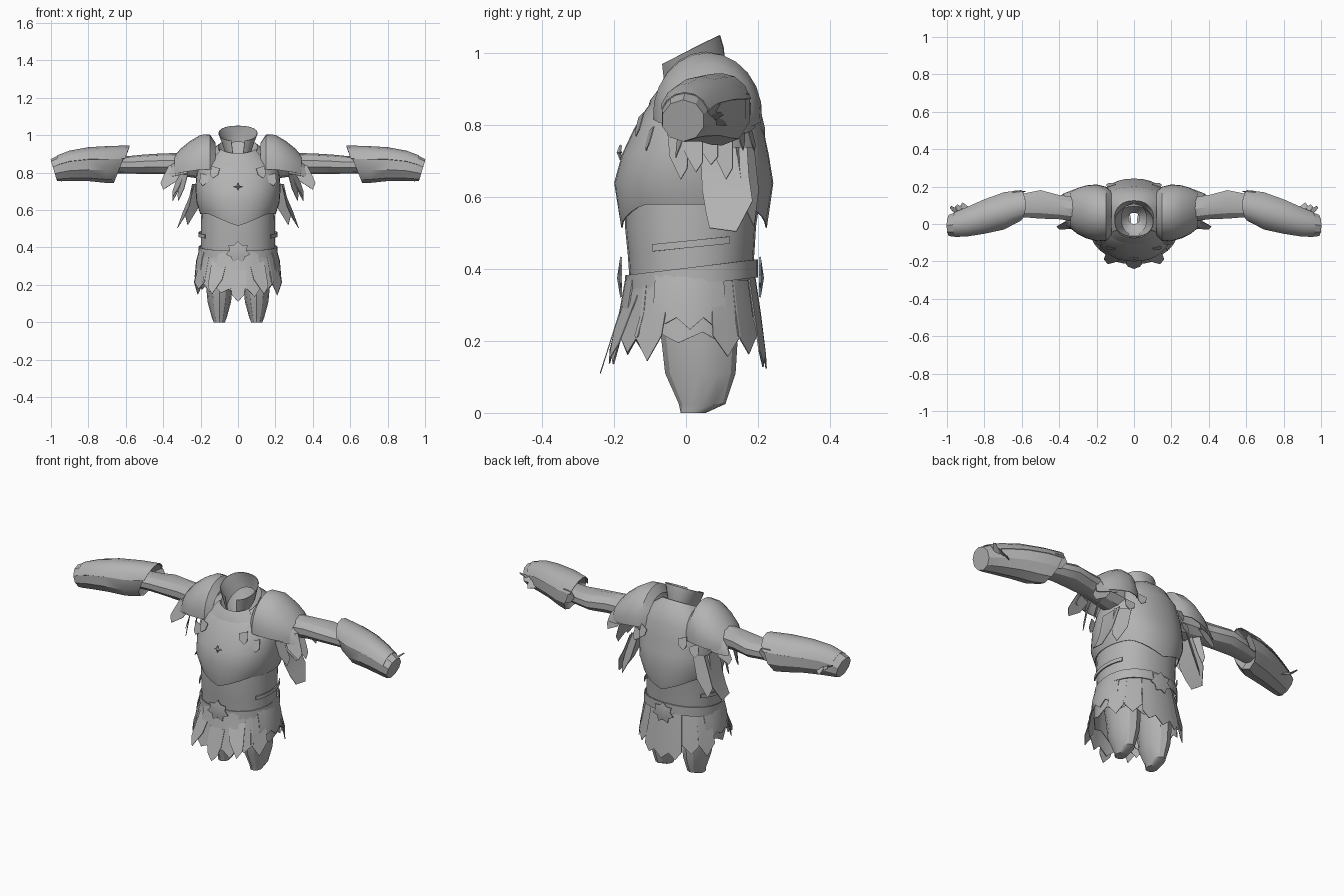
import bpy, bmesh, math, random
from mathutils import Vector

random.seed(4)
cube = bpy.data.objects.get("Cube")
if cube:
    bpy.data.objects.remove(cube)

grey = bpy.data.materials.new("plain_grey")
grey.use_nodes = True
COLOUR = (0.45, 0.45, 0.45, 1)
grey.diffuse_color = COLOUR
grey.node_tree.nodes["Principled BSDF"].inputs["Base Color"].default_value = COLOUR
PI = math.pi


def finish(name, bm, thick=0, mirror=False):
    """Turn a bmesh into a shaded object, optionally thickened and mirrored."""
    bmesh.ops.recalc_face_normals(bm, faces=bm.faces)
    if thick:
        bmesh.ops.solidify(bm, geom=bm.faces[:], thickness=thick)
        bmesh.ops.recalc_face_normals(bm, faces=bm.faces)
    mesh = bpy.data.meshes.new(name)
    bm.to_mesh(mesh)
    bm.free()
    mesh.materials.append(grey)
    mesh.shade_smooth()
    mesh.set_sharp_from_angle(angle=math.radians(30))
    ob = bpy.data.objects.new(name, mesh)
    bpy.context.collection.objects.link(ob)
    if mirror:
        ob.modifiers.new("mirror", "MIRROR")
    return ob


def grid(name, rows, close=False, caps=False, **kw):
    """Skin a list of point rows."""
    bm = bmesh.new()
    vs = [[bm.verts.new(p) for p in row] for row in rows]
    n = len(rows[0])
    for a, b in zip(vs, vs[1:]):
        for i in range(n if close else n - 1):
            j = (i + 1) % n
            bm.faces.new((a[i], a[j], b[j], b[i]))
    if caps:
        bm.faces.new(vs[0])
        bm.faces.new(vs[-1])
    return finish(name, bm, **kw)


def shell(name, rings, mid=0, half=PI, n=28, dip=0, teeth=0, **kw):
    """Body-hugging sheet; ring = z, half width, front y, back y, tilt. Angle 0 is front."""
    close = half >= PI
    rows = []
    for k, (z, rx, yf, yb, tilt) in enumerate(rings):
        row = []
        for i in range(n if close else n + 1):
            a = mid - half + 2 * half * i / n
            s, c = math.sin(a), math.cos(a)
            x = rx * math.copysign(abs(s) ** 0.88, s)
            dy = -(yb - yf) / 2 * math.copysign(abs(c) ** 0.94, c)
            h = z + tilt * dy
            if k == 0:
                h -= dip * max(0, 1 - abs(s) / 0.75)
                h -= teeth * (i % 2) * random.uniform(0.6, 1.2)
            row.append((x, (yf + yb) / 2 + dy, h))
        rows.append(row)
    return grid(name, rows, close, **kw)


def sleeve(name, rings, half=PI, n=14, teeth=0, **kw):
    """Tube or arched sheet along x; ring = x, y, z, y radius, z radius, shear."""
    close = half >= PI
    rows = []
    for k, (x, y, z, ry, rz, shear) in enumerate(rings):
        row = []
        for i in range(n if close else n + 1):
            a = -half + 2 * half * i / n
            dz = rz * math.cos(a)
            jag = teeth * (i % 2) if k == len(rings) - 1 else 0
            row.append((x + shear * dz + jag * 0.5, y + ry * math.sin(a), z + dz - jag))
        rows.append(row)
    return grid(name, rows, close, **kw)


def rag(name, base, tip, across, bulge=(0, 0, 0)):
    """Tapering torn strip with a notched point, one on each side."""
    b, t, w = Vector(base), Vector(tip), Vector(across) / 2
    m = b.lerp(t, 0.55) + Vector(bulge)
    rows = [(b - w, b + w), (m - w * 0.95, m + w * 0.85), (t, m.lerp(t, 0.5) + w * 0.75)]
    return grid(name, rows, thick=0.003, mirror=True)


def plate(name, centre, r1, r2, points, direction):
    """Star-shaped raised ornament facing front (-1) or back (1)."""
    bm = bmesh.new()
    c = Vector(centre)
    hub = bm.verts.new(c + Vector((0, direction * 0.009, 0)))
    ring = []
    for i in range(points * 2):
        r, a = (r2 if i % 2 else r1), PI * i / points
        ring.append(bm.verts.new(c + Vector((r * math.sin(a), 0, r * math.cos(a) * 0.9))))
    for i, v in enumerate(ring):
        bm.faces.new((hub, v, ring[(i + 1) % len(ring)]))
    return finish(name, bm, thick=0.005)


# Torso: abdomen, overlapping breastplate and backplate, belts
shell("abdomen", [(0.34, .198, -.155, .18, 0), (0.44, .198, -.162, .19, 0),
                  (0.52, .198, -.17, .195, 0), (0.62, .195, -.17, .21, 0)])
shell("breastplate", [(0.58, .202, -.18, .225, 0), (0.64, .222, -.2, .243, 0),
                      (0.72, .228, -.178, .23, 0), (0.79, .222, -.145, .215, 0),
                      (0.86, .2, -.112, .2, .1), (0.91, .15, -.09, .165, .3),
                      (0.935, .105, -.065, .125, .5)], n=36, dip=0.065, thick=0.004)
shell("chest_collar_plate", [(0.85, .188, -.13, .2, .15), (0.91, .148, -.1, .17, .3),
                             (0.955, .11, -.074, .13, .5)], half=0.95, dip=0.07, n=14, thick=0.004)
shell("belt", [(0.355, .212, -.17, .2, .12), (0.405, .21, -.17, .2, .12)], thick=0.006)
for side in (-1, 1):
    shell("side_strap", [(0.46, .212, -.172, .2, .1), (0.48, .212, -.172, .2, .1)],
          mid=side * PI / 2, half=0.6, n=8, thick=0.006)
plate("chest_ornament", (0, -.184, .725), .024, .01, 4, -1)
for y, d in ((-.183, -1), (.208, 1)):
    plate("belt_buckle", (0, y, .375), .066, .046, 7, d)

# Raised collar, split at the throat, with a sunken neck lining
shell("collar", [(0.915, .07, -.055, .11, .6), (0.97, .088, -.065, .105, .55),
                 (1.01, .105, -.07, .095, .5)], mid=PI, half=PI - 0.3, n=24, thick=0.003)
shell("neck_lining", [(0.84, .03, .0, .06, 0), (0.87, .07, -.04, .09, .2),
                      (0.935, .104, -.064, .124, .5)], n=16)

# Skirt: torn under layer, hip plates, strips, front and back tabards
shell("skirt", [(0.225, .22, -.165, .19, 0), (0.28, .215, -.165, .187, 0),
                (0.375, .2, -.157, .18, 0)], n=18, teeth=0.05, thick=0.003)
for side in (-1, 1):
    shell("hip_plate", [(0.265, .232, -.178, .2, 0), (0.33, .224, -.172, .19, 0),
                        (0.39, .207, -.165, .185, 0)], mid=side * PI / 2, half=0.55, n=6,
          teeth=0.03, thick=0.004)
    for a in (.62, 1.0, 2.1, 2.5):
        shell("skirt_strip", [(0.215, .246, -.2, .215, 0), (0.28, .23, -.177, .2, 0),
                              (0.37, .207, -.165, .187, 0)], mid=side * a, half=0.22, n=2,
              teeth=0.06, thick=0.003)
    rag("skirt_front_point", (.1, -.15, .33), (.14, -.215, .15), (.08, .03, 0))
shell("front_tabard", [(0.205, .24, -.215, .22, 0), (0.28, .222, -.186, .2, 0),
                       (0.38, .202, -.168, .18, 0)], half=0.5, n=6, dip=0.035, teeth=0.045,
      thick=0.004)
shell("back_tabard", [(0.19, .24, -.2, .225, 0), (0.28, .22, -.18, .208, 0),
                      (0.38, .2, -.17, .193, 0)], mid=PI, half=0.45, n=6, dip=0.035, teeth=0.045,
      thick=0.004)
rag("tabard_tip", (0, -.186, .28), (0, -.24, .11), (.09, 0, 0))

# Tapered upper legs
leg_rows = []
for z, x, y, rx, ry in ((0, .1, .02, .03, .035), (.025, .1, .045, .04, .065),
                        (.11, .1, .04, .063, .098), (.19, .1, .038, .07, .105),
                        (.36, .1, .02, .085, .11)):
    leg_rows.append([(x + rx * math.cos(i * PI / 6), y + ry * math.sin(i * PI / 6), z)
                     for i in range(12)])
grid("leg", leg_rows, close=True, caps=True, mirror=True)

# Shoulder armour in two overlapping layers
sleeve("shoulder_guard", [(.12, .055, .83, .12, .13, 0), (.15, .055, .83, .145, .175, 0),
                          (.2, .06, .83, .152, .172, 0), (.255, .065, .82, .142, .15, 0),
                          (.305, .07, .81, .122, .12, 0), (.34, .075, .8, .098, .09, 0)],
       half=1.65, n=12, thick=0.004, mirror=True)
sleeve("shoulder_lower_guard", [(.27, .068, .8, .125, .13, 0), (.32, .075, .79, .11, .108, 0),
                                (.365, .08, .78, .088, .08, 0)],
       half=1.6, n=8, teeth=0.03, thick=0.004, mirror=True)

# Upper arm and armoured forearm
sleeve("upper_arm", [(.18, .07, .84, .08, .075, 0), (.32, .08, .845, .068, .06, 0),
                     (.4, .09, .848, .068, .055, 0), (.5, .105, .845, .08, .052, 0),
                     (.58, .1, .842, .068, .047, 0), (.68, .085, .842, .06, .045, 0)],
       n=10, caps=True, mirror=True)
sleeve("forearm", [(.68, .085, .845, .05, .05, 0), (.625, .1, .842, .082, .098, -.4),
                   (.7, .07, .842, .1, .096, -.15), (.8, .04, .843, .092, .088, 0),
                   (.9, .01, .835, .077, .08, 0), (.955, -.003, .822, .067, .068, .15),
                   (.985, -.008, .813, .06, .058, .3)], n=10, caps=True, mirror=True)
sleeve("forearm_ridge_plate", [(.615, .1, .842, .086, .103, -.35), (.7, .07, .842, .105, .101, -.15),
                               (.8, .04, .843, .097, .093, 0), (.9, .01, .835, .082, .083, 0),
                               (.955, -.003, .822, .069, .07, .2)],
       half=1.25, n=6, thick=0.003, mirror=True)

# Wrist ties and elbow cuff
for k in range(3):
    rag("wrist_tie", (.89 + .025 * k, .06, .83), (.915 + .03 * k, .115 - .01 * k, .8 + .03 * k),
        (.045, 0, .025))
rag("elbow_point", (.65, .165, .85), (.58, .175, .86), (0, .01, .08))

# Torn cloth under the arms and around the shoulders
grid("side_cloth", [((.235, .04, .74), (.235, .17, .74)), ((.262, .045, .62), (.265, .175, .66)),
                    ((.29, .055, .56), (.295, .185, .59)), ((.32, .065, .515), (.325, .14, .505))],
     thick=0.003, mirror=True)
rag("rear_cloth", (.21, .165, .74), (.27, .19, .52), (.07, -.05, 0))
for k in range(4):
    y = -.025 + .042 * k
    rag("arm_fringe", (.285 + .02 * (k % 2), y, .79), (.32 + .03 * (k % 2), y + .01, .65 + .02 * (k % 3)),
        (.03, .055, 0))
rag("shoulder_spike", (.33, .0, .83), (.4, -.03, .71), (.08, .02, .02))
rag("shoulder_spike_rear", (.32, .15, .82), (.38, .16, .73), (.07, -.02, .02))

# Small strap ends on the chest and back
for y, s in ((-.135, -1), (.215, 1)):
    for x, z, dx in ((.12, .83, .045), (.175, .79, .05)):
        rag("strap_end", (x, y - s * (x - .1) * .5, z), (x + .015, y - s * (x - .1) * .5 + s * .015, z - .06),
            (dx, -s * .015, .015))
